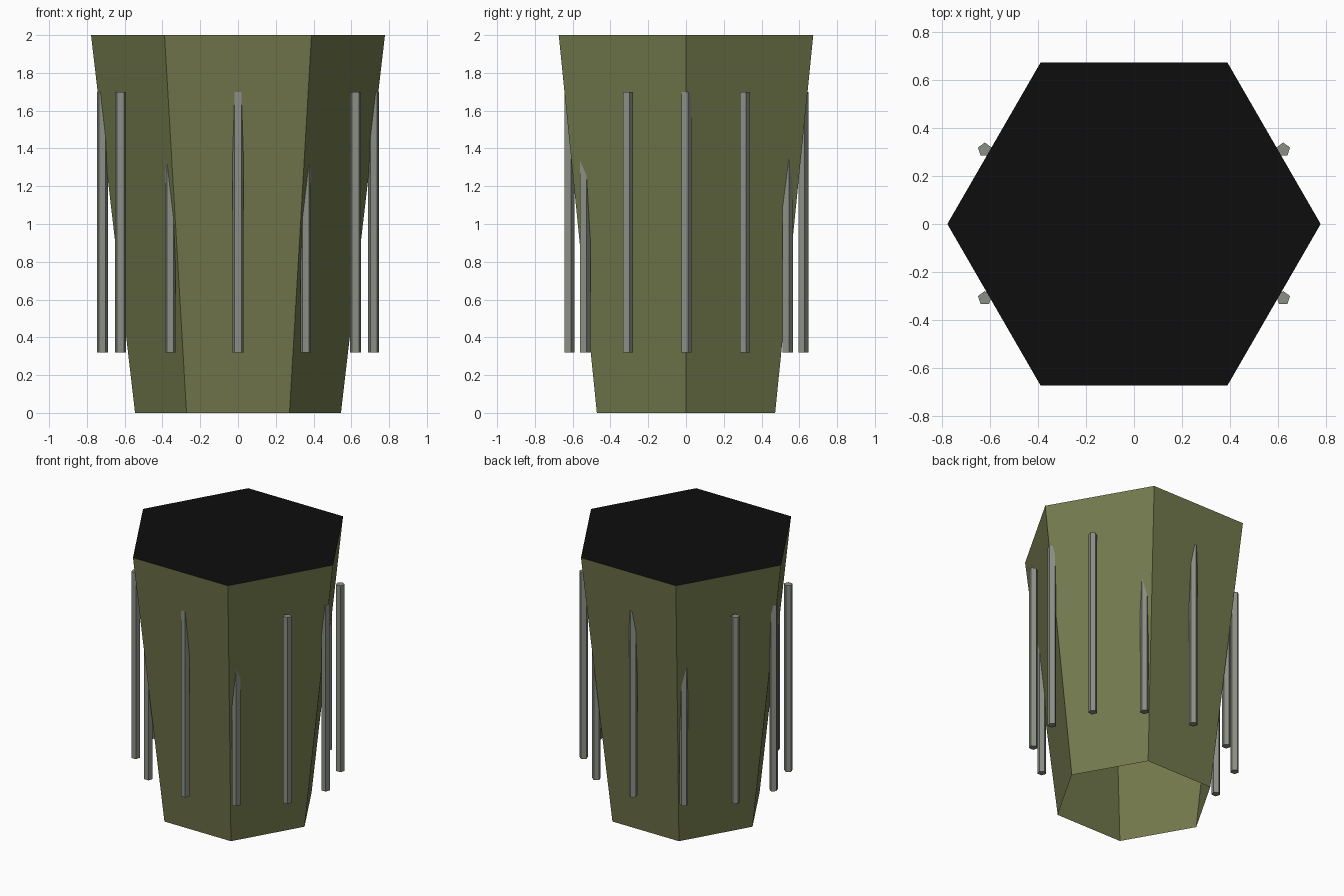
import bpy, bmesh, math

if "Cube" in bpy.data.objects:
    bpy.data.objects.remove(bpy.data.objects["Cube"])


def material(name, rgb):
    m = bpy.data.materials.new(name)
    m.diffuse_color = (*rgb, 1)
    m.use_nodes = True
    m.node_tree.nodes["Principled BSDF"].inputs["Base Color"].default_value = m.diffuse_color
    return m


def prism(name, sides, start, r0, r1, z0, z1, mats, bottom=True, loc=(0, 0)):
    """Tapered flat-sided prism; the top face takes the last material."""
    bm = bmesh.new()

    def ring(r, z):
        angles = [start + math.tau * i / sides for i in range(sides)]
        return [bm.verts.new((r * math.cos(a), r * math.sin(a), z)) for a in angles]

    low, high = ring(r0, z0), ring(r1, z1)
    for i in range(sides):
        j = (i + 1) % sides
        bm.faces.new((low[i], low[j], high[j], high[i]))
    bm.faces.new(high).material_index = len(mats) - 1
    if bottom:
        bm.faces.new(low[::-1])
    mesh = bpy.data.meshes.new(name)
    bm.to_mesh(mesh)
    bm.free()
    for m in mats:
        mesh.materials.append(m)
    obj = bpy.data.objects.new(name, mesh)
    obj.location = (loc[0], loc[1], 0)
    bpy.context.collection.objects.link(obj)
    return obj


olive = material("olive", (0.168, 0.188, 0.072))
grey = material("grey metal", (0.26, 0.275, 0.235))
black = material("black", (0.004, 0.004, 0.004))

# Hexagonal tapered shell, open underneath, with a black top
prism("tapered_body", 6, 0, 0.545, 0.778, 0, 2, [olive, black], bottom=False)

# Twelve upright five-sided rods on an ellipse around the body
for k in range(12):
    a = math.tau * k / 12
    prism(f"rod_{k + 1}", 5, math.pi / 2, 0.03, 0.03, 0.32, 1.70, [grey],
          loc=(0.718 * math.cos(a), 0.619 * math.sin(a)))
